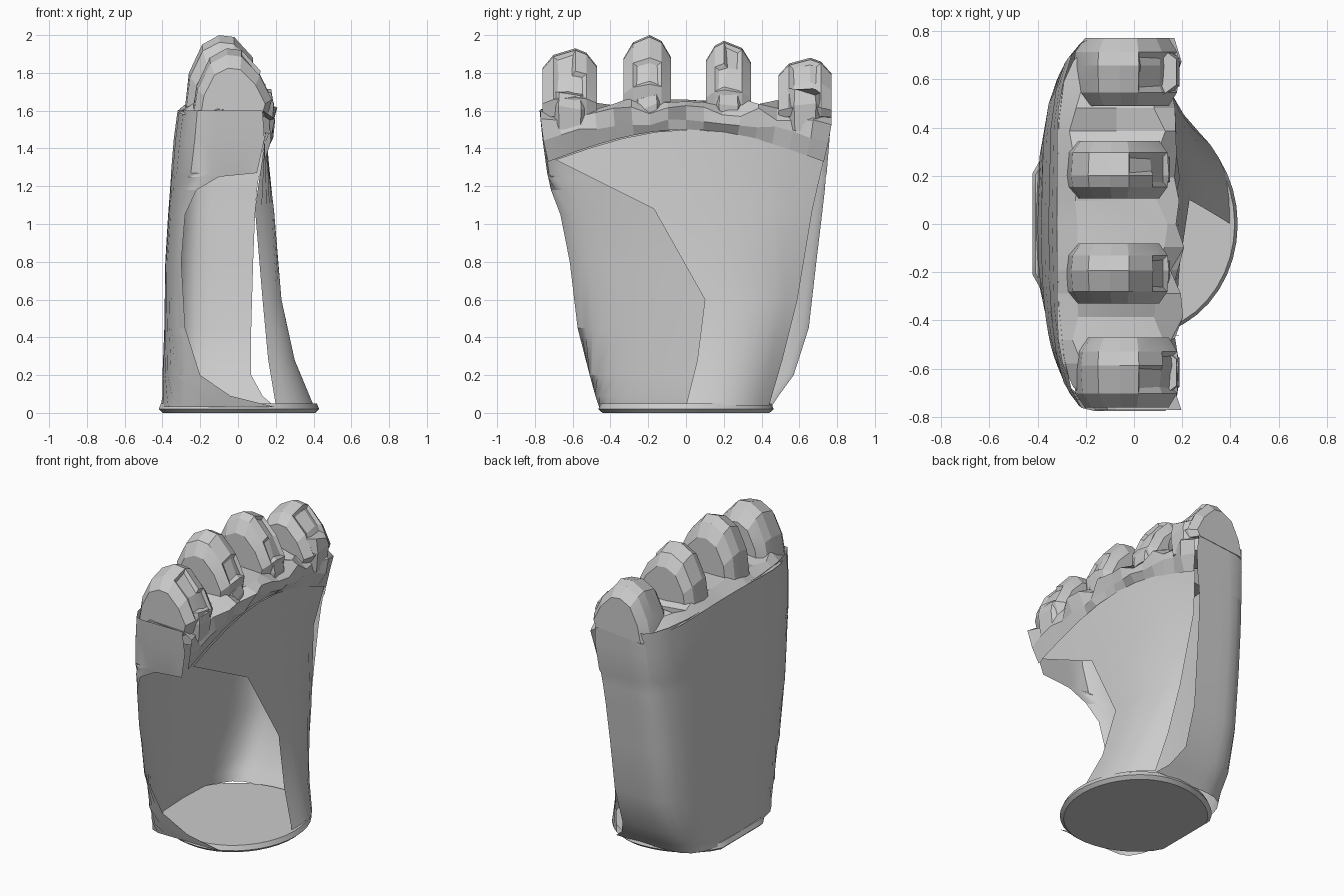
import bpy, bmesh, math, random

random.seed(4)
cube = bpy.data.objects.get("Cube")
if cube:
    bpy.data.objects.remove(cube, do_unlink=True)

grey = bpy.data.materials.new("plain_grey")
grey.use_nodes = True
grey.diffuse_color = (0.6, 0.6, 0.6, 1)
grey.node_tree.nodes["Principled BSDF"].inputs["Base Color"].default_value = (0.6, 0.6, 0.6, 1)


def finish(name, bm, angle=25):
    mesh = bpy.data.meshes.new(name)
    bm.to_mesh(mesh)
    bm.free()
    mesh.materials.append(grey)
    obj = bpy.data.objects.new(name, mesh)
    bpy.context.collection.objects.link(obj)
    bpy.ops.object.select_all(action='DESELECT')
    obj.select_set(True)
    bpy.context.view_layer.objects.active = obj
    bpy.ops.object.shade_smooth_by_angle(angle=math.radians(angle))


def loft(rows, closed=False):
    """Skin equal-length rows of points; closed rows also get end caps."""
    bm = bmesh.new()
    grid = [[bm.verts.new(p) for p in row] for row in rows]
    n = len(grid[0])
    for a, b in zip(grid, grid[1:]):
        for i in range(n if closed else n - 1):
            j = (i + 1) % n
            bm.faces.new((a[i], a[j], b[j], b[i]))
    if closed:
        bm.faces.new(grid[0][::-1])
        bm.faces.new(grid[-1])
        bmesh.ops.recalc_face_normals(bm, faces=bm.faces)
    return bm


# Back shell: rounded section, with a large arch cut in the -y side
def half_section(z, back, width, end, side):
    corner, power = (back + 0.14, 2.4) if side < 0 else (-0.14, 3.2)
    pts = []
    for i in range(10):
        x = back + (end - back) * (i / 9) ** 1.8
        k = max(0, (corner - x) / (corner - back))
        pts.append((x, side * width * (1 - k ** power) ** (1 / power), z))
    return pts


# height, back x, -y width, +y width, -y rim x, +y rim x
shell_levels = [
    (0.03, -0.41, 0.46, 0.45, 0.20, 0.20),
    (0.09, -0.40, 0.48, 0.49, -0.04, 0.13),
    (0.20, -0.40, 0.51, 0.57, -0.20, 0.07),
    (0.45, -0.39, 0.58, 0.65, -0.28, 0.07),
    (0.80, -0.385, 0.645, 0.69, -0.30, 0.08),
    (1.05, -0.37, 0.69, 0.72, -0.28, 0.09),
    (1.18, -0.36, 0.715, 0.735, -0.22, 0.10),
    (1.25, -0.355, 0.73, 0.74, -0.10, 0.11),
    (1.27, -0.355, 0.735, 0.745, 0.10, 0.12),
    (1.45, -0.34, 0.76, 0.76, 0.14, 0.14),
    (1.60, -0.32, 0.775, 0.77, 0.13, 0.13)]
rows = []
for z, back, wn, wp, en, ep in shell_levels:
    rows.append(half_section(z, back, wn, en, -1)[::-1] + half_section(z, back, wp, ep, 1)[1:])
finish("back_shell", loft(rows), 30)

# Palm panel: covers the upper and +y part, flaring out to the base
# height, free edge y and x, far edge y and x
palm_levels = [(1.34, -0.69, 0.15, 0.73, 0.13), (1.08, -0.17, 0.19, 0.67, 0.09),
               (0.60, 0.10, 0.23, 0.59, 0.13), (0.28, 0.06, 0.30, 0.51, 0.16),
               (0.04, 0.0, 0.40, 0.44, 0.20)]
rows = []
for k, (z, y0, x0, y1, x1) in enumerate(palm_levels):
    row = []
    for i in range(9):
        t = i / 8
        rise = 0.16 * math.sin(math.pi * t) if k == 0 else 0
        row.append((x0 + (x1 - x0) * t ** 3, y0 + (y1 - y0) * t, z + rise))
    rows.append(row)
finish("palm_panel", loft(rows), 20)

# Knuckle pad: faceted ridge from the palm over to the back, between the fingers
steps = 17
rows = []
for x, z, arch, jag, reach in [(0.14, 1.33, 0.17, 0, 0.73), (0.17, 1.45, 0.10, 0.02, 0.755),
                               (0.18, 1.55, 0.05, 0.03, 0.77), (0.11, 1.60, 0.05, 0.03, 0.77),
                               (-0.10, 1.60, 0.05, 0.03, 0.77), (-0.25, 1.62, 0.04, 0.02, 0.77),
                               (-0.32, 1.57, 0.03, 0, 0.77)]:
    row = []
    for i in range(steps):
        t = i / (steps - 1)
        bow = math.sin(math.pi * t)
        inset = 0.16 * (1 - bow) ** 4 if x < -0.2 else 0
        row.append((x + inset + random.uniform(-jag, jag), reach * (2 * t - 1),
                    z + arch * bow + random.uniform(-jag, jag)))
    rows.append(row)
finish("knuckle_pad", loft(rows), 8)


# Fingers: faceted curled stubs with a recessed pad facing the palm side
def finger(name, y, half, top, shift, peak):
    profile = [(-0.29, 1.53), (-0.26, top - 0.2), (-0.19, top - 0.05), (-0.1, top),
               (-0.02, top - 0.01), (0.08, top - 0.12), (0.145, top - 0.26), (0.12, 1.57)]
    sections = []
    for v, s in [(-1, 0.8), (-0.6, 0.97), (peak, 1), (0.6, 0.97), (1, 0.8)]:
        sections.append([(shift - 0.06 + (px + 0.06) * s, y + v * half,
                          1.55 + (pz - 1.55) * s * (1 - 0.08 * abs(v - peak)))
                         for px, pz in profile])
    bm = loft(sections, closed=True)
    pad = [f for f in bm.faces if f.normal.x > 0.5 and abs(f.normal.y) < 0.25
           and f.calc_center_median().z > 1.66]
    bmesh.ops.inset_region(bm, faces=pad, thickness=0.025, depth=-0.015)
    finish(name, bm, 15)
    # folded cuff around the root
    cuff = []
    for z, g in [(1.5, 1.0), (1.62, 1.08), (1.69, 1.0)]:
        cuff.append([(shift - 0.04 + 0.19 * g * math.cos(a), y + half * g * math.sin(a),
                      z + random.uniform(-0.03, 0.03))
                     for a in [math.pi * (i + 0.5) / 4 for i in range(8)]])
    finish(name + "_cuff", loft(cuff, closed=True), 10)


for name, y, half, top, shift, peak in [("index_finger", -0.615, 0.145, 1.93, 0.04, 0.2),
                                        ("middle_finger", -0.205, 0.125, 2.0, 0.0, 0.1),
                                        ("ring_finger", 0.225, 0.12, 1.97, 0.0, -0.2),
                                        ("little_finger", 0.63, 0.14, 1.88, 0.04, 0.2)]:
    finger(name, y, half, top, shift, peak)

# Base plate: oval, flattened toward the back
rows = []
for z, g in [(0.0, 0.95), (0.02, 1.0), (0.05, 0.97)]:
    rows.append([(max(-0.42, 0.02 + (0.41 if math.cos(a) > 0 else 0.5) * math.cos(a)) * g,
                  0.465 * g * math.sin(a), z)
                 for a in [math.tau * i / 40 for i in range(40)]])
finish("base_plate", loft(rows, closed=True), 40)
